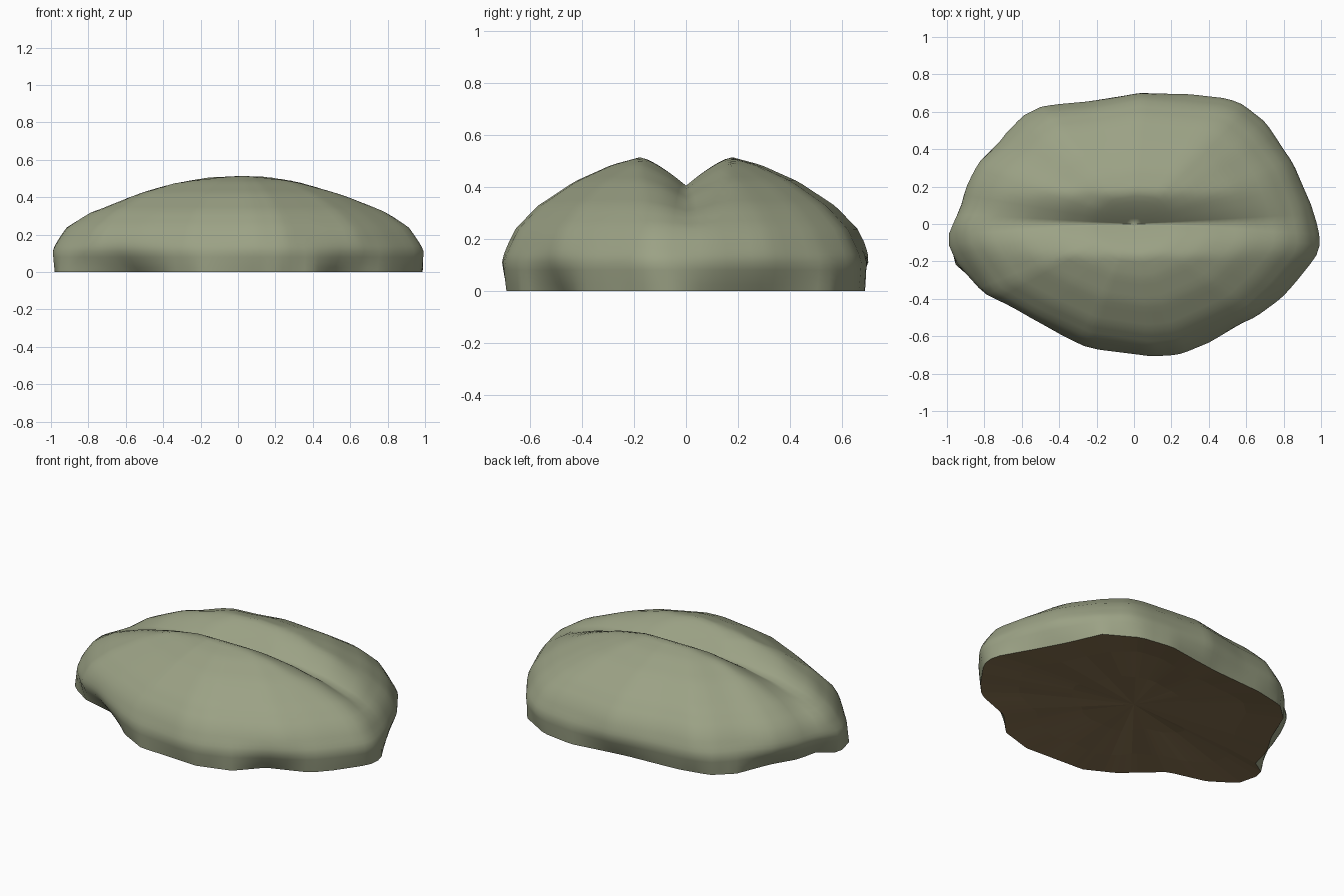
import bpy, math, random

if "Cube" in bpy.data.objects:
    bpy.data.objects.remove(bpy.data.objects["Cube"])

random.seed(4)
SEG = 112

# widest outline seen from above, and the notched outline where it meets the ground
WIDE = [(1, -.1), (.96, .1), (.87, .33), (.72, .53), (.59, .645), (.5, .675), (.25, .7),
        (.03, .72), (-.25, .665), (-.5, .64), (-.6, .58), (-.72, .45), (-.86, .34),
        (-.92, .22), (-.95, .1), (-1, 0), (-1, -.1), (-.96, -.18), (-.81, -.39),
        (-.55, -.53), (-.27, -.66), (.1, -.717), (.26, -.7), (.48, -.6), (.67, -.51),
        (.82, -.37), (.98, -.18)]
BASE = [(.99, -.03), (.86, .2), (.78, .35), (.69, .55), (.5, .66), (.3, .69), (.1, .66),
        (-.05, .64), (-.38, .62), (-.57, .58), (-.68, .48), (-.76, .28), (-.85, .13),
        (-.88, 0), (-.99, -.07), (-.95, -.23), (-.8, -.33), (-.57, -.39), (-.36, -.58),
        (-.19, -.67), (.2, -.69), (.4, -.63), (.53, -.49), (.77, -.4), (.86, -.3), (.98, -.13)]
# dome height against relative radius, centre to ground
DOME = [(0, .517), (.24, .515), (.4, .484), (.6, .42), (.8, .325), (.92, .235),
        (.985, .14), (1, .08), (1, .04), (1, 0)]


def radius(outline, a):
    """Distance from the centre to the outline along angle a."""
    c, s = math.cos(a), math.sin(a)
    for (x1, y1), (x2, y2) in zip(outline, outline[1:] + outline[:1]):
        ex, ey = x2 - x1, y2 - y1
        den = c * ey - s * ex
        if abs(den) < 1e-9:
            continue
        r = (x1 * ey - y1 * ex) / den
        u = (x1 * s - y1 * c) / den
        if r > 0 and -1e-6 <= u <= 1 + 1e-6:
            return r
    return .8


def dome_z(q):
    for (q1, z1), (q2, z2) in zip(DOME, DOME[1:]):
        if q <= q2 and q2 > q1:
            return z1 + (z2 - z1) * (q - q1) / (q2 - q1)
    return .08


def groove(x, y):
    """Depth of the cleft between the two lobes."""
    along = max(0, 1 - (x / .9) ** 2)
    across = max(0, 1 - abs(y) / .18)
    return .118 * along * across ** 1.4


def material(name, rgb):
    m = bpy.data.materials.new(name)
    m.diffuse_color = (*rgb, 1)
    m.use_nodes = True
    m.node_tree.nodes["Principled BSDF"].inputs["Base Color"].default_value = m.diffuse_color
    return m


def build(name, rings, mat, smooth, flip=False):
    """Mesh from rings of SEG points around one centre point (first ring entry)."""
    verts = [rings[0]] + [v for ring in rings[1:] for v in ring]
    faces = []
    for i in range(SEG):
        j = (i + 1) % SEG
        faces.append((0, 1 + i, 1 + j))
        for k in range(len(rings) - 2):
            a, b = 1 + k * SEG, 1 + (k + 1) * SEG
            faces.append((a + i, b + i, b + j, a + j))
    if flip:
        faces = [f[::-1] for f in faces]
    me = bpy.data.meshes.new(name)
    me.from_pydata(verts, [], faces)
    me.materials.append(mat)
    me.polygons.foreach_set("use_smooth", [smooth] * len(me.polygons))
    ob = bpy.data.objects.new(name, me)
    bpy.context.collection.objects.link(ob)
    return ob


angles = [2 * math.pi * i / SEG for i in range(SEG)]
wide = [radius(WIDE, a) for a in angles]
base = [radius(BASE, a) for a in angles]

# two-lobed body
levels = [(q, dome_z(q)) for q in [i / 24 for i in range(1, 23)] + [.95, .97, .985]]
levels += [(1, .11), (1, .08), (1, .05), (1, .025), (1, 0)]
rings = [(0, 0, DOME[0][1] - groove(0, 0))]
for q, z in levels:
    ring = []
    for a, rw, rb in zip(angles, wide, base):
        w = max(0, 1 - z / .2) ** 1.6          # tuck in toward the ground outline
        r = q * (rw + (rb - rw) * w)
        x, y = r * math.cos(a), r * math.sin(a)
        ring.append((x, y, max(0, z - groove(x, y) * min(1, z / .25))))
    rings.append(ring)
build("lobed_body", rings, material("olive green", (.33, .36, .235)), True)

# creased hollow underside
under = [(0, 0, .05)]
for q, low, high in ((.4, .03, .05), (.75, .01, .03), (1, 0, 0)):
    bumps = [random.uniform(low, high) for _ in range(SEG // 4)]
    ring = []
    for i, (a, r) in enumerate(zip(angles, base)):
        b, t = i // 4, i % 4 / 4
        z = bumps[b] * (1 - t) + bumps[(b + 1) % len(bumps)] * t
        ring.append((q * r * math.cos(a), q * r * math.sin(a), z))
    under.append(ring)
build("underside", under, material("earth brown", (.24, .165, .08)), False, flip=True)
